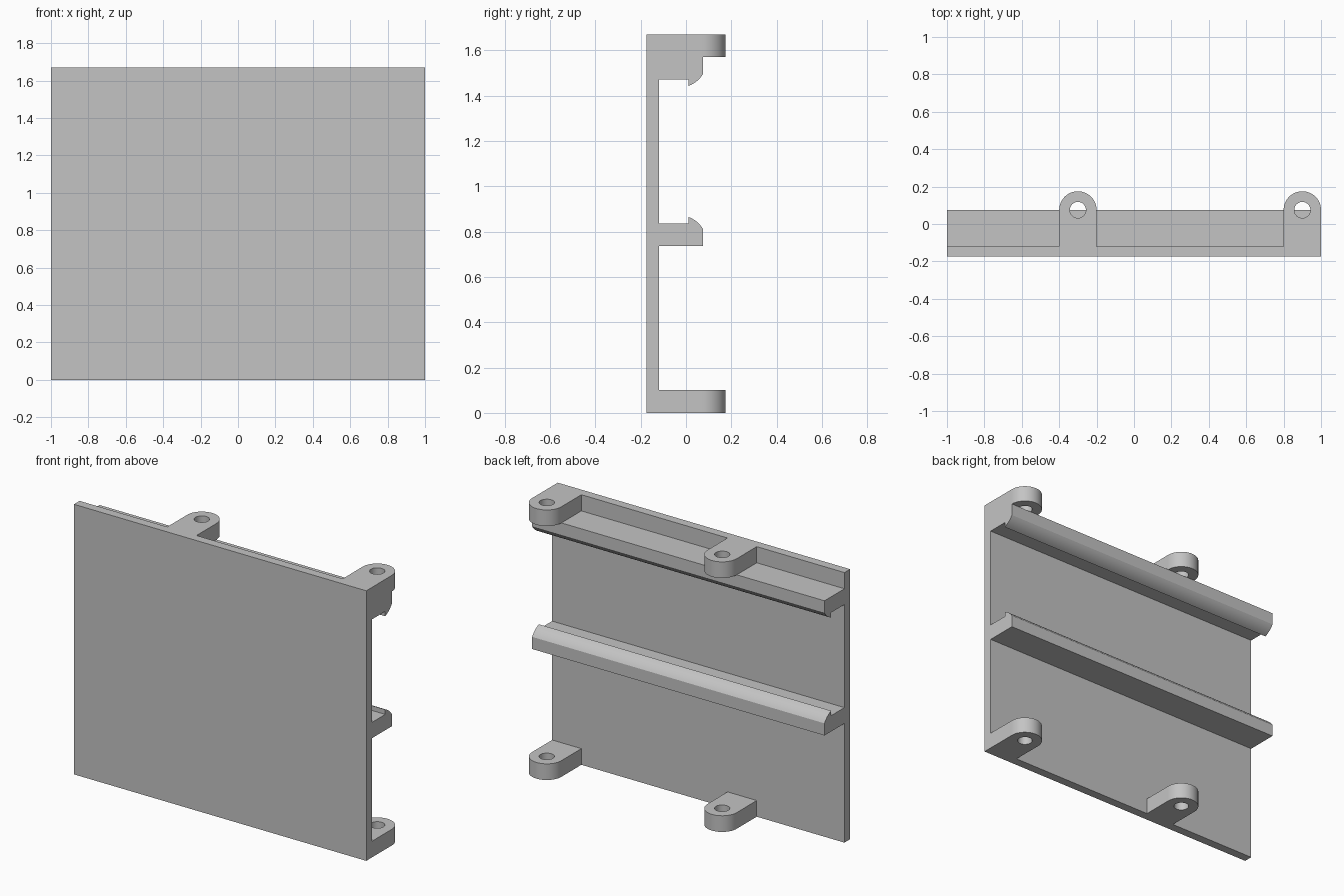
import bpy
import bmesh
import math

cube = bpy.data.objects.get("Cube")
if cube:
    bpy.data.objects.remove(cube, do_unlink=True)

grey = bpy.data.materials.new("plain grey")
grey.use_nodes = True
colour = (0.55, 0.55, 0.55, 1)
grey.diffuse_color = colour
grey.node_tree.nodes["Principled BSDF"].inputs["Base Color"].default_value = colour

HEIGHT = 1.67
BACK, INNER, RAIL_END = -0.175, -0.12, 0.075
RADIUS, HOLE, THICK = 0.10, 0.043, 0.10


def finish(name, bm):
    """Turn a bmesh into a smooth-shaded object with sharp corners."""
    bmesh.ops.recalc_face_normals(bm, faces=bm.faces)
    mesh = bpy.data.meshes.new(name)
    bm.to_mesh(mesh)
    bm.free()
    mesh.materials.append(grey)
    mesh.shade_smooth()
    mesh.set_sharp_from_angle(angle=math.radians(25))
    obj = bpy.data.objects.new(name, mesh)
    bpy.context.collection.objects.link(obj)
    return obj


def extrude_profile(name, profile):
    """Run a (y, z) profile along the full width."""
    bm = bmesh.new()
    face = bm.faces.new([bm.verts.new((-1, y, z)) for y, z in profile])
    geom = bmesh.ops.extrude_face_region(bm, geom=[face])["geom"]
    verts = [g for g in geom if isinstance(g, bmesh.types.BMVert)]
    bmesh.ops.translate(bm, verts=verts, vec=(2, 0, 0))
    return finish(name, bm)


def rail(name, flat_z, direction):
    """Snap rail: flat on one side, a hooked lip with a bowed ramp on the other."""
    lip = []
    steps = 8
    for i in range(steps + 1):
        t = i / steps
        bow = 0.02 * t * (1 - t)
        lip.append((0.01 + 0.065 * t + bow, 0.128 - 0.053 * t + bow))
    section = [(INNER, 0), (INNER, 0.098), (0.01, 0.098)] + lip + [(RAIL_END, 0)]
    return extrude_profile(name, [(y, flat_z + direction * h) for y, h in section])


def tab(name, x, z):
    """Screw tab: straight sides, rounded end and a through hole."""
    depth = RAIL_END - INNER
    corner = math.atan2(depth, RADIUS)
    angles = [i * math.tau / 48 for i in range(48)]
    angles = sorted(angles + [math.pi + corner, math.tau - corner])
    bm = bmesh.new()
    rings = []
    for a in angles:
        c, s = math.cos(a), math.sin(a)
        reach = RADIUS
        if s < -0.001:
            reach = min(RADIUS / max(abs(c), 0.001), depth / abs(s))
        rings.append([bm.verts.new((x + r * c, RAIL_END + r * s, h))
                      for r, h in ((reach, z), (reach, z + THICK),
                                   (HOLE, z + THICK), (HOLE, z))])
    for i, ring in enumerate(rings):
        after = rings[(i + 1) % len(rings)]
        for k in range(4):
            j = (k + 1) % 4
            bm.faces.new((ring[k], after[k], after[j], ring[j]))
    return finish(name, bm)


# Flat cover plate
extrude_profile("cover_plate", [(BACK, 0), (INNER, 0), (INNER, HEIGHT), (BACK, HEIGHT)])

# Facing snap rails
rail("upper_rail", HEIGHT - THICK, -1)
rail("middle_rail", 0.737, 1)

# Four screw tabs
for side, x in (("left", 0.9), ("right", -0.3)):
    for level, z in (("lower", 0), ("upper", HEIGHT - THICK)):
        tab(f"{level}_{side}_screw_tab", x, z)
